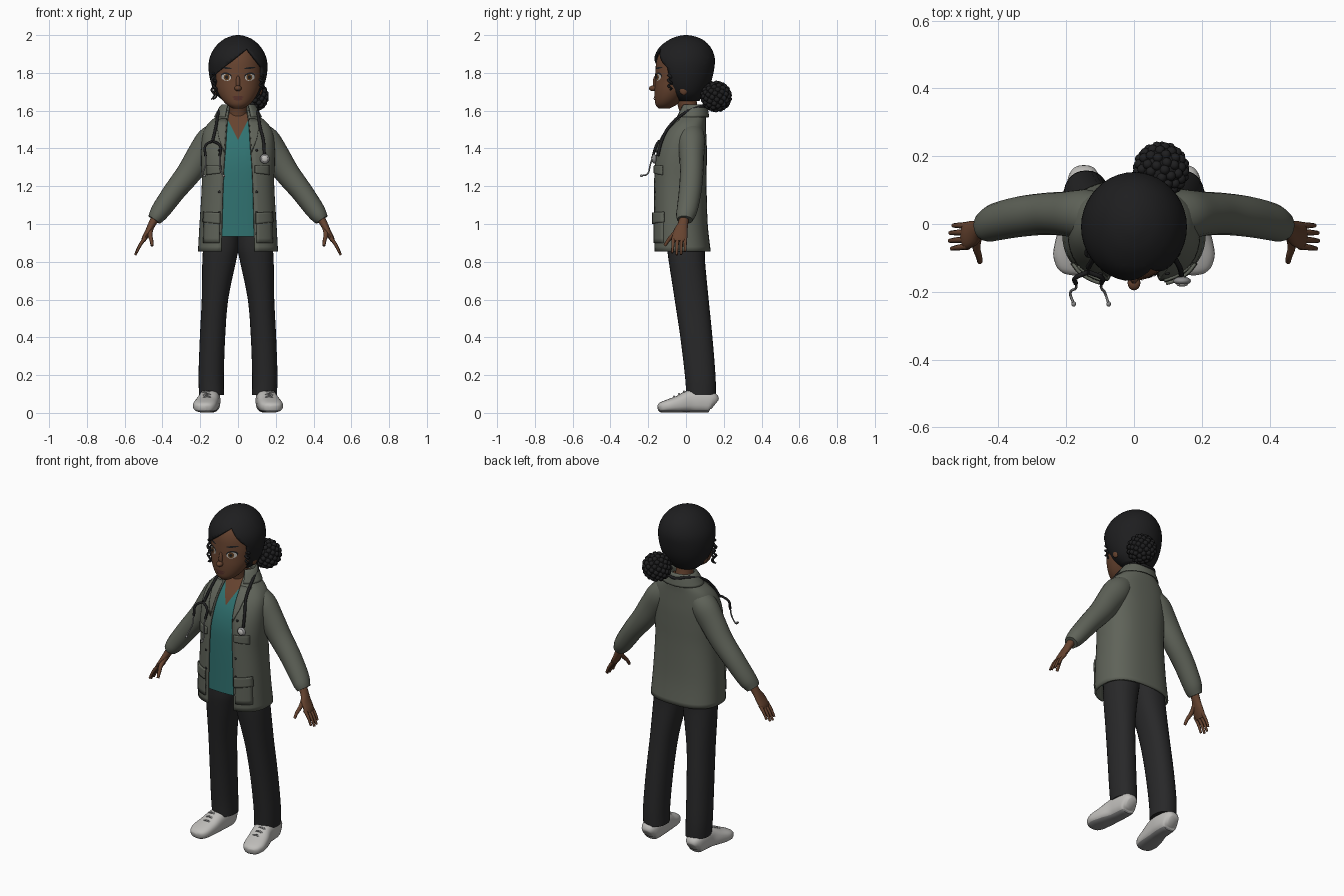
import bpy
import bmesh
from math import sin, cos, pi, asin, copysign, sqrt, radians
from mathutils import Vector, Matrix

default_cube = bpy.data.objects.get("Cube")
if default_cube:
    bpy.data.objects.remove(default_cube)


def material(name, red, green, blue):
    mat = bpy.data.materials.new(name)
    mat.use_nodes = True
    mat.diffuse_color = (red, green, blue, 1)
    mat.node_tree.nodes["Principled BSDF"].inputs["Base Color"].default_value = (red, green, blue, 1)
    return mat


OLIVE = material("olive grey cloth", .115, .125, .1)
BLACK = material("soft black", .013, .013, .014)
CHARCOAL = material("charcoal cloth", .021, .021, .022)
SKIN = material("brown skin", .135, .057, .029)
TEAL = material("teal cloth", .03, .17, .165)
WHITE = material("off white leather", .52, .51, .49)
GREY = material("mid grey", .25, .25, .25)
EYE = material("eye white", .5, .47, .43)
IRIS = material("amber iris", .12, .05, .015)
LIP = material("lip", .1, .033, .025)


def finish(name, bm, mats, mirrored=False, thickness=0):
    """Turn a bmesh into a smooth shaded object."""
    mesh = bpy.data.meshes.new(name)
    bm.to_mesh(mesh)
    bm.free()
    for mat in mats:
        mesh.materials.append(mat)
    obj = bpy.data.objects.new(name, mesh)
    bpy.context.collection.objects.link(obj)
    return dress(obj, mirrored, thickness)


def dress(obj, mirrored, thickness=0):
    bpy.ops.object.select_all(action='DESELECT')
    obj.select_set(True)
    bpy.context.view_layer.objects.active = obj
    if obj.type == 'CURVE':
        bpy.ops.object.convert(target='MESH')
        obj = bpy.context.view_layer.objects.active
    bpy.ops.object.shade_smooth_by_angle(angle=radians(50))
    if thickness:
        solid = obj.modifiers.new("thickness", 'SOLIDIFY')
        solid.thickness = thickness
        solid.offset = -1
    if mirrored:
        obj.modifiers.new("mirror", 'MIRROR')
    return obj


def dense(rings, steps=4):
    """Catmull-Rom interpolation of the rings (x, y, z, half width, half depth, gap)."""
    rings = [Vector(ring) for ring in rings]
    result = []
    for i in range(len(rings) - 1):
        a, b, c, d = rings[max(i - 1, 0)], rings[i], rings[i + 1], rings[min(i + 2, len(rings) - 1)]
        for k in range(steps):
            t = k / steps
            result.append(b + (c - a) * (t / 2) + (a * 2 - b * 5 + c * 4 - d) * (t * t / 2)
                          + (b * 3 - c * 3 + d - a) * (t ** 3 / 2))
    return result + [rings[-1]]


def ring_mesh(rings, side=(1, 0, 0), flat=False, count=28, power=1.0, gap=False):
    """Skin closed rings, or rings open at the front, into a surface."""
    bm, rows, last = bmesh.new(), [], len(rings) - 1
    for i, ring in enumerate(rings):
        ahead, behind = rings[min(i + 1, last)], rings[max(i - 1, 0)]
        along = Vector((0, 0, 1)) if flat else (Vector(ahead[:3]) - Vector(behind[:3])).normalized()
        v = along.cross(Vector(side)).normalized()
        u = v.cross(along)
        start = asin(min(1, ring[5] / ring[3]) ** (1 / power)) if gap else 0
        row = []
        for j in range(count + 1 if gap else count):
            angle = start + (2 * pi - 2 * start) * j / count
            s, c = sin(angle), cos(angle)
            row.append(bm.verts.new(Vector(ring[:3]) + u * ring[3] * copysign(abs(s) ** power, s)
                                    - v * ring[4] * copysign(abs(c) ** power, c)))
        rows.append(row)
    for low, high in zip(rows, rows[1:]):
        for j in range(count):
            k = (j + 1) % len(low)
            bm.faces.new((low[j], low[k], high[k], high[j]))
    if not gap:
        bm.faces.new(rows[0][::-1])
        bm.faces.new(rows[-1])
    return bm


def cut(bm, point, normal, clear=False):
    bmesh.ops.bisect_plane(bm, geom=bm.verts[:] + bm.edges[:] + bm.faces[:], plane_co=point,
                           plane_no=normal, clear_inner=clear)


def front(rings, x, z, power=1.0):
    """Depth of the front of a ring surface at x and z."""
    for low, high in zip(rings, rings[1:]):
        if low[2] <= z <= high[2]:
            ring = low.lerp(high, (z - low[2]) / (high[2] - low[2]))
            s = min(1, abs(x) / ring[3]) ** (1 / power)
            return ring[1] - ring[4] * sqrt(1 - s * s) ** power
    return 0


def cord(name, points, radius, mat, mirrored=False, taper=1):
    curve = bpy.data.curves.new(name, 'CURVE')
    curve.dimensions = '3D'
    curve.bevel_depth, curve.bevel_resolution, curve.resolution_u = radius, 2, 6
    curve.use_fill_caps = True
    spline = curve.splines.new('BEZIER')
    spline.bezier_points.add(len(points) - 1)
    for i, (knot, point) in enumerate(zip(spline.bezier_points, points)):
        knot.co = point
        knot.handle_left_type = knot.handle_right_type = 'AUTO'
        knot.radius = 1 + (taper - 1) * i / (len(points) - 1)
    curve.materials.append(mat)
    obj = bpy.data.objects.new(name, curve)
    bpy.context.collection.objects.link(obj)
    return dress(obj, mirrored)


def ball(name, centre, size, mat, mirrored=False):
    bm = bmesh.new()
    bmesh.ops.create_uvsphere(bm, u_segments=16, v_segments=10, radius=1,
                              matrix=Matrix.LocRotScale(Vector(centre), None, Vector(size)))
    return finish(name, bm, [mat], mirrored)


# Jacket body, open down the front
POWER = .8
JACKET = dense([(0, -.022, .855, .212, .153, .088), (0, -.03, 1, .204, .145, .086),
                (0, -.033, 1.2, .192, .142, .08), (0, -.03, 1.32, .195, .14, .074),
                (0, -.02, 1.41, .195, .13, .066), (0, -.005, 1.48, .186, .112, .062),
                (0, .012, 1.53, .16, .093, .058), (0, .028, 1.57, .115, .077, .054),
                (0, .038, 1.6, .08, .062, .05)])
finish("jacket_body", ring_mesh(JACKET, flat=True, count=40, power=POWER, gap=True), [OLIVE], thickness=.012)
COLLAR = dense([(0, .036, 1.58, .082, .066, .05), (0, .04, 1.625, .078, .06, .048),
                (0, .038, 1.618, .092, .07, .056), (0, .03, 1.565, .122, .087, .066)])
finish("jacket_collar", ring_mesh(COLLAR, flat=True, gap=True), [OLIVE], thickness=.006)

# Shirt with a V neck; the chest above the V is bare
shirt = ring_mesh([Vector((0, r[1], r[2], r[3] - .016, r[4] - .02)) for r in JACKET],
                  flat=True, count=40, power=POWER)
cut(shirt, (0, 0, .935), (0, 0, 1), clear=True)
V_POINT = Vector((0, 0, 1.445))
for way in (-1, 1):
    cut(shirt, V_POINT, (2 * way, 0, -1))
for face in shirt.faces:
    centre = face.calc_center_median()
    face.material_index = int(centre.z - V_POINT.z > 2 * abs(centre.x) and centre.y < .04)
finish("shirt", shirt, [TEAL, SKIN])

# Sleeves and cuffs
SLEEVE = [(.1, .025, 1.49, .065, .06), (.145, .028, 1.44, .074, .078), (.2, .03, 1.36, .066, .074),
          (.26, .03, 1.27, .062, .066), (.335, .022, 1.175, .06, .058), (.4, .008, 1.085, .056, .052),
          (.428, -.003, 1.045, .05, .045), (.444, -.006, 1.022, .042, .036)]
finish("sleeves", ring_mesh(dense(SLEEVE), side=(0, 1, 0), count=20), [OLIVE], True)

# Hands
PALM = [(.43, -.008, 1.045, .026, .024), (.455, -.016, 1.0, .027, .02), (.475, -.028, .96, .038, .017),
        (.495, -.034, .925, .04, .014), (.503, -.035, .908, .034, .01)]
finish("palms", ring_mesh(dense(PALM), side=(0, 1, 0), count=16), [SKIN], True)
for finger, (spread, reach) in enumerate(((-.066, .88), (-.045, 1), (-.024, .97), (-.004, .8))):
    cord(f"finger_{finger}", [(.49, spread, .928), (.49 + .032 * reach, spread * 1.05, .928 - .045 * reach),
                              (.49 + .054 * reach, spread * 1.1, .928 - .092 * reach)], .0105, SKIN, True, .6)
cord("thumb", [(.46, -.03, .98), (.465, -.07, .94), (.458, -.095, .912), (.455, -.112, .885)],
     .014, SKIN, True, .55)


def plate(name, corners, mat, lift=.008, steps=6):
    """Thin cloth plate laid on the jacket front, from four (x, z) corners."""
    bm, grid = bmesh.new(), []
    bl, br, tr, tl = [Vector(corner) for corner in corners]
    for i in range(steps + 1):
        left, right = bl.lerp(tl, i / steps), br.lerp(tr, i / steps)
        spots = [left.lerp(right, j / steps) for j in range(steps + 1)]
        grid.append([bm.verts.new((s.x, front(JACKET, s.x, s.y, POWER) - lift, s.y)) for s in spots])
    for low, high in zip(grid, grid[1:]):
        for j in range(steps):
            bm.faces.new((low[j], low[j + 1], high[j + 1], high[j]))
    return finish(name, bm, [mat], True, .009)


# Lapels, pockets and buttons
plate("lapels", [(.074, 1.38), (.1, 1.45), (.118, 1.555), (.06, 1.56)], OLIVE)
plate("lower_pockets", [(.1, .9), (.185, .9), (.18, 1.05), (.1, 1.05)], OLIVE)
plate("lower_pocket_flaps", [(.096, 1.0), (.188, 1.01), (.184, 1.065), (.096, 1.06)], OLIVE, .015)
plate("chest_pocket_flaps", [(.09, 1.27), (.168, 1.26), (.168, 1.31), (.09, 1.31)], OLIVE)
for row in range(5):
    height = .95 + row * .11
    ball(f"buttons_{row}", (.098, front(JACKET, .098, height, POWER), height), (.007, .005, .007), CHARCOAL, True)

# Trousers
LEG = [(.14, .08, .095, .066, .078), (.142, .075, .2, .067, .081), (.135, .055, .4, .067, .085),
       (.122, .03, .6, .07, .09), (.1, .005, .8, .089, .096), (.09, 0, .88, .094, .1), (.088, 0, .98, .092, .1)]
finish("trouser_legs", ring_mesh(dense(LEG), flat=True, power=.9), [CHARCOAL], True)

# Shoes with grey soles and laces
SHOE = [(.148, .154, .045, .028, .03), (.148, .135, .056, .047, .055), (.148, .08, .064, .055, .063),
        (.153, .02, .061, .056, .06), (.166, -.04, .046, .062, .045), (.178, -.1, .035, .062, .034),
        (.187, -.133, .028, .045, .026), (.19, -.147, .025, .02, .015)]
shoe = ring_mesh(dense(SHOE), count=24, power=.75)
cut(shoe, (0, 0, .014), (0, 0, 1))
for face in shoe.faces:
    face.material_index = int(face.calc_center_median().z < .014)
finish("shoes", shoe, [WHITE, GREY], True)
for row in range(3):
    y, z = -.005 - .026 * row, .113 - .013 * row
    cord(f"laces_{row}", [(.125, y, z - .02), (.165, y - .006, z), (.2, y, z - .02)], .005, GREY, True)

# Head and neck
NECK = [(0, .03, 1.5, .075, .06), (0, .022, 1.57, .052, .05), (0, .005, 1.64, .05, .053), (0, -.01, 1.72, .055, .06)]
finish("neck", ring_mesh(dense(NECK), flat=True), [SKIN])
FACE = dense([(0, -.115, 1.612, .028, .03), (0, -.105, 1.632, .06, .056), (0, -.088, 1.665, .089, .078),
              (0, -.065, 1.71, .112, .102), (0, -.046, 1.76, .123, .118), (0, -.032, 1.81, .129, .13),
              (0, -.02, 1.87, .127, .135), (0, -.01, 1.92, .108, .12), (0, 0, 1.965, .06, .07)])
finish("head", ring_mesh(FACE, flat=True, count=40), [SKIN])
ball("nose_tip", (0, -.174, 1.718), (.019, .022, .015), SKIN)
ball("nose_bridge", (0, -.162, 1.745), (.012, .014, .04), SKIN)
ball("ears", (.118, -.012, 1.715), (.012, .024, .032), SKIN, True)


def oval(name, x, z, width, height, lift, mat, mirrored=True, tilt=0):
    """Thin oval laid on the face."""
    bm, count, inner = bmesh.new(), 16, None
    for scale in (.1, .5, 1):
        row = []
        for j in range(count):
            angle = 2 * pi * j / count
            px = x + scale * width * cos(angle)
            pz = z + scale * height * sin(angle) + tilt * (px - x)
            row.append(bm.verts.new((px, front(FACE, px, pz) - lift, pz)))
        if inner:
            for j in range(count):
                bm.faces.new((inner[j - 1], row[j - 1], row[j], inner[j]))
        else:
            bm.faces.new(row)
        inner = row
    return finish(name, bm, [mat], mirrored)


# Painted face details
oval("eyelashes", .062, 1.782, .029, .02, .002, BLACK, tilt=.1)
oval("eyes", .062, 1.776, .026, .018, .0035, EYE, tilt=.1)
oval("irises", .06, 1.777, .0155, .0165, .005, IRIS)
oval("pupils", .06, 1.777, .008, .009, .0065, BLACK)
oval("eyebrows", .063, 1.826, .03, .005, .003, BLACK, tilt=.12)
oval("lower_lip", 0, 1.661, .024, .007, .005, LIP, False)
oval("upper_lip", 0, 1.672, .03, .006, .004, LIP, False)

# Hair cap, swept from a parting and cut open around the face
HAIR = dense([(0, .012, 1.652, .078, .058), (0, .002, 1.69, .118, .1), (0, -.004, 1.75, .144, .136),
              (0, -.008, 1.82, .156, .157), (0, -.008, 1.88, .15, .16), (0, -.005, 1.935, .122, .136),
              (0, 0, 1.975, .08, .09), (0, 0, 1.995, .035, .04), (0, 0, 2, .006, .006)])
hair = ring_mesh(HAIR, flat=True, count=40)
PARTING = (.05, 0, 1.93)
planes = [(Vector((0, -.078, 1.72)), Vector((0, 1, .2))),
          (Vector(PARTING), Vector((-.8, 0, 1))), (Vector(PARTING), Vector((1.3, 0, 1)))]
for point, normal in planes:
    cut(hair, point, normal)
opening = [f for f in hair.faces
           if all((f.calc_center_median() - point).dot(normal) < 0 for point, normal in planes)]
bmesh.ops.delete(hair, geom=opening, context='FACES')
finish("hair_cap", hair, [BLACK], thickness=.014)

# Loose curls
for name, x, top, length in (("right_curl", -.132, 1.8, .14), ("right_wisp", -.122, 1.76, .1), ("left_curl", .122, 1.79, .08)):
    cord(name, [(x + .009 * sin(k * 1.9), -.085 - .009 * cos(k * 1.9), top - length * k / 9) for k in range(10)],
         .008, BLACK, taper=.5)

# Curly bun behind the model's left side
bun = bmesh.new()
BUN_CENTRE, CURLS = Vector((.08, .16, 1.675)), 90
bmesh.ops.create_icosphere(bun, subdivisions=3, radius=.073, matrix=Matrix.Translation(BUN_CENTRE))
for k in range(CURLS):
    height = 1 - 2 * (k + .5) / CURLS
    spread = sqrt(1 - height * height)
    way = Vector((spread * cos(k * 2.4), spread * sin(k * 2.4), height))
    bmesh.ops.create_icosphere(bun, subdivisions=2, radius=.015, matrix=Matrix.Translation(BUN_CENTRE + way * .07))
finish("hair_bun", bun, [BLACK])

# Stethoscope: tube round the neck, chest piece and ear tubes
drape = [(x, front(JACKET, x, z, POWER) - .014, z) for x, z in ((.14, 1.36), (.135, 1.44), (.118, 1.51))]
fall = [(-x, y, z) for x, y, z in drape[:0:-1]]
cord("stethoscope_tube", drape + [(.102, .0, 1.592), (.075, .08, 1.622), (0, .118, 1.612), (-.075, .08, 1.622),
                                  (-.102, .0, 1.592)] + fall, .008, BLACK)
ball("chest_piece", (.142, -.168, 1.345), (.026, .013, .026), GREY)
ball("chest_piece_disc", (.142, -.178, 1.345), (.017, .007, .017), WHITE)
for name, x, end in (("outer", -.172, -.188), ("inner", -.096, -.085)):
    cord(name + "_rubber_branch", [(-.135, -.142, 1.44), (x, -.158, 1.415), (x, -.175, 1.36)], .007, BLACK)
    cord(name + "_ear_tube", [(x, -.174, 1.37), (x, -.19, 1.31), (end, -.205, 1.265), (end + .01, -.235, 1.255)],
         .004, GREY)
    ball(name + "_ear_tip", (end + .01, -.236, 1.255), (.007, .008, .007), GREY)
